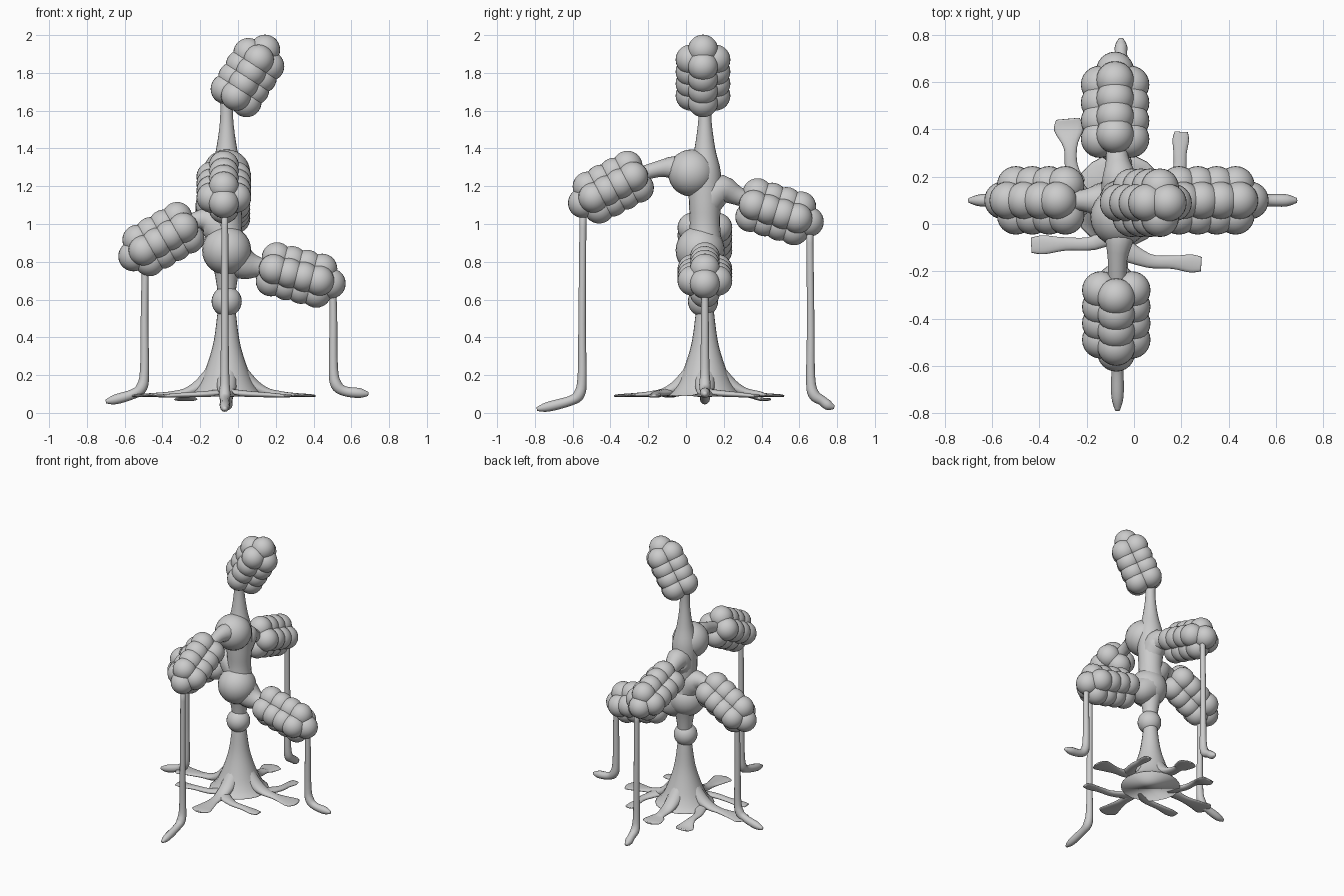
import bpy, bmesh, math
from mathutils import Vector, Matrix

if "Cube" in bpy.data.objects:
    bpy.data.objects.remove(bpy.data.objects["Cube"])

def finish(bm, name):
    bmesh.ops.recalc_face_normals(bm, faces=bm.faces)
    me = bpy.data.meshes.new(name)
    bm.to_mesh(me)
    bm.free()
    for p in me.polygons:
        p.use_smooth = True
    ob = bpy.data.objects.new(name, me)
    bpy.context.collection.objects.link(ob)
    return ob

def smooth_path(pts, steps=4):
    """Catmull-Rom refinement of points that carry their radii."""
    p = [pts[0]] + list(pts) + [pts[-1]]
    out = []
    for i in range(1, len(p) - 2):
        for s in range(steps):
            t = s / steps
            out.append([0.5 * (2 * b + (c - a) * t + (2 * a - 5 * b + 4 * c - d) * t * t
                        + (3 * b - a - 3 * c + d) * t ** 3)
                        for a, b, c, d in zip(*p[i - 1:i + 3])])
    return out + [list(pts[-1])]

def tube(name, pts, ref, sides=14):
    """Loft of elliptical rings; each point is x, y, z, half width, half height."""
    pts = smooth_path(pts)
    bm = bmesh.new()
    rings = []
    for i, q in enumerate(pts):
        a, b = pts[max(i - 1, 0)], pts[min(i + 1, len(pts) - 1)]
        t = (Vector(b[:3]) - Vector(a[:3])).normalized()
        side = t.cross(Vector(ref)).normalized()
        nor = side.cross(t)
        ring = []
        for k in range(sides):
            g = 2 * math.pi * k / sides
            ring.append(bm.verts.new(Vector(q[:3]) + side * math.cos(g) * max(q[3], .003)
                                     + nor * math.sin(g) * max(q[4], .003)))
        rings.append(ring)
    for r0, r1 in zip(rings, rings[1:]):
        for k in range(sides):
            n = (k + 1) % sides
            bm.faces.new((r0[k], r0[n], r1[n], r1[k]))
    bm.faces.new(rings[0])
    bm.faces.new(rings[-1])
    return finish(bm, name)

def round_pts(pts):
    return [(*p, p[3]) for p in pts]

def balls(name, centres, r):
    bm = bmesh.new()
    for c in centres:
        bmesh.ops.create_uvsphere(bm, u_segments=24, v_segments=14, radius=r,
                                  matrix=Matrix.Translation(c))
    return finish(bm, name)

def cluster(name, a, b, side):
    """Four strands of balls around an axis, closed by one ball at the outer end."""
    a, b, side = Vector(a), Vector(b), Vector(side)
    d = (b - a).normalized()
    up = side.cross(d).normalized()
    cs = [a.lerp(b, i / 3) + o * .065 for i in range(4) for o in (side, -side, up, -up)]
    balls(name, cs + [b + d * .062], .08)

CX, CY = -.06, .1
X, Y, Z = (1, 0, 0), (0, 1, 0), (0, 0, 1)

# Trunk and its round knots
trunk = [(.09, .2), (.125, .165), (.2, .125), (.35, .075), (.5, .052), (.6, .045), (.72, .06),
         (.86, .09), (1.0, .08), (1.12, .085), (1.27, .085), (1.4, .055), (1.55, .035), (1.68, .035)]
tube("trunk", round_pts([(CX, CY, z, r) for z, r in trunk]), Y, 20)
for i, (y, z, r) in enumerate([(.03, 1.27, .125), (.075, .86, .13), (.09, .59, .08), (.1, .33, .065)]):
    balls(f"trunk_knot_{i}", [Vector((CX, y, z))], r)

# Branches
tube("front_branch", round_pts([(CX, .12, 1.2, .08), (CX, -.03, 1.29, .07),
                                (-.07, -.15, 1.29, .042), (-.07, -.3, 1.24, .04)]), X)
tube("back_branch", round_pts([(CX, .08, 1.05, .07), (CX, .17, 1.18, .08),
                               (-.07, .27, 1.15, .05), (-.08, .38, 1.1, .04)]), X)
tube("left_branch", round_pts([(CX, CY, .9, .08), (-.14, CY, 1.01, .075),
                               (-.22, CY, 1.02, .045), (-.33, CY, .97, .04)]), Y)
tube("right_branch", round_pts([(CX, CY, .86, .1), (.03, CY, .79, .085),
                                (.12, CY, .77, .05), (.22, CY, .75, .04)]), Y)

# Foliage clusters
cluster("top_foliage", (-.01, .09, 1.68), (.11, .09, 1.87), Y)
cluster("left_foliage", (-.29, CY, .98), (-.5, CY, .86), Y)
cluster("right_foliage", (.19, CY, .76), (.43, CY, .70), Y)
cluster("front_foliage", (-.075, -.28, 1.25), (-.075, -.49, 1.14), X)
cluster("back_foliage", (-.08, .36, 1.10), (-.08, .59, 1.03), X)

# Hanging vines: bend position, top height, foot tip position and height, heel height
vines = {"left": (-.495, .85, -.7, .06, .105), "right": (.505, .7, .69, .1, .12),
         "front": (-.55, 1.1, -.79, .02, .07), "back": (.66, 1.0, .785, .03, .07)}
for side, (p, top, tip, tz, heel) in vines.items():
    lat = side in ("left", "right")
    s = 1 if tip > p else -1
    path = [(p - s * .005, top, .018), (p, heel + .4, .02), (p, heel + .12, .024),
            (p + s * .015, heel + .03, .03), (p + s * .06, heel - .005, .026),
            (p + (tip - p) * .75, tz + (heel - tz) * .25, .026), (tip, tz, .01)]
    off = -.07 if side == "front" else -.055
    pts = [(u, CY, z, r) if lat else (off, u, z, r) for u, z, r in path]
    tube(side + "_vine", round_pts(pts), Y if lat else X, 12)

# Main roots: buttress leaving the trunk, then a flat flared blade
for name, d, reach in [("left", (-1, 0), .5), ("right", (1, 0), .47),
                       ("front", (0, -1), .48), ("back", (0, 1), .42)]:
    prof = [(.0, .3, .05, .05), (.1, .17, .055, .05), (.2, .115, .045, .025), (.29, .1, .035, .015),
            (reach - .1, .095, .055, .01), (reach - .03, .092, .07, .008), (reach, .09, .03, .005)]
    tube(name + "_root", [(CX + d[0] * u, CY + d[1] * u, z, w, h) for u, z, w, h in prof], Z)

# Side roots forking off the main ones
forks = [((-.2, .1), (-.26, .22), (-.28, .445), .062), ((.14, .1), (.19, .22), (.2, .39), .035),
         ((CX, -.02), (-.17, -.08), (-.435, -.09), .04), ((CX, -.1), (.06, -.155), (.285, -.17), .038)]
for i, (a, m, b, w) in enumerate(forks):
    a, m, b = Vector(a), Vector(m), Vector(b)
    e = m.lerp(b, .8)
    zt = .072 if i == 0 else .09
    tube(f"side_root_{i}", [(*a, .11, .05, .02), (*m, .1, .03, .016), (*m.lerp(b, .45), .095, .028, .013),
                            (*e, zt, w, .01), (*b, zt, w * .8, .006)], Z)
